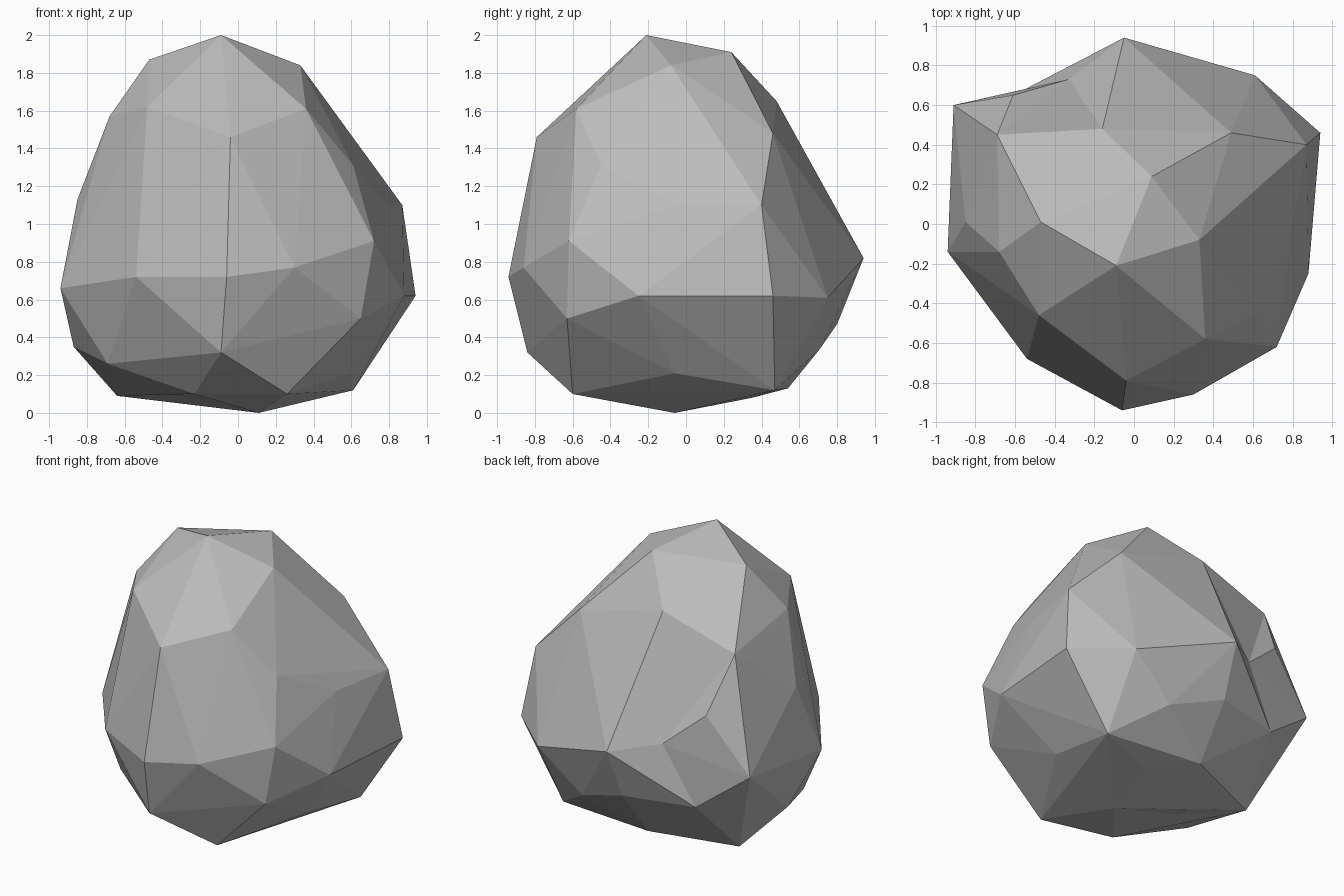
import bpy
import bmesh
from mathutils import Vector

# Remove only the default cube
default_cube = bpy.data.objects.get("Cube")
if default_cube:
    bpy.data.objects.remove(default_cube, do_unlink=True)

# Corner points of the boulder, in hundredths of a unit, band by band
crown = [(-9, -21, 200), (33, -8, 184), (9, 24, 191), (-47, 1, 187)]
shoulder = [(-68, -14, 157), (-48, -46, 162), (-4, -79, 146), (36, -58, 161),
            (49, 46, 148), (-16, 48, 165), (-69, 45, 148), (61, -45, 131)]
flank = [(-85, 1, 113), (72, -62, 91), (87, 40, 110), (79, -5, 110),
         (-61, 65, 111), (-5, 94, 82)]
belly = [(-94, -14, 66), (-54, -68, 72), (-6, -94, 72), (30, -86, 77),
         (65, -63, 50), (88, -25, 62), (94, 46, 62), (61, 75, 61),
         (-7, 80, 47), (-55, 68, 47), (-91, 60, 74)]
underside = [(59, -6, 21), (61, 47, 12), (26, -60, 10), (-9, -84, 32),
             (-23, -48, 10), (-69, -30, 26), (-87, 13, 35), (30, 71, 34),
             (-9, 54, 13), (22, 35, 8), (-64, 33, 9), (-34, 1, 9)]
foot = [(11, -6, 0)]
hollow = (-33, 73, 87)  # centre of the dent in the back

CENTRE = Vector((0, 0, 0.95))


def to_units(point):
    return Vector(point) / 100


def wrap(points, push):
    """Wrap a skin around the points, each pushed out from the centre."""
    skin = bmesh.new()
    verts = [skin.verts.new(CENTRE + (point - CENTRE) * factor)
             for point, factor in zip(points, push)]
    bmesh.ops.convex_hull(skin, input=verts, use_existing_faces=False)
    skin.verts.ensure_lookup_table()
    loose = []
    used = {}
    for index, point in enumerate(points):
        goal = CENTRE + (point - CENTRE) * push[index]
        match = [v for v in skin.verts
                 if v.link_faces and (v.co - goal).length < 0.0001]
        if match:
            used[index] = match[0]
        else:
            loose.append(index)
    return skin, used, loose


def faceted_stone(points, push):
    """Nudge hidden points out until the skin uses them all, then restore them."""
    for attempt in range(40):
        skin, used, loose = wrap(points, push)
        if not loose or attempt == 39:
            break
        for index in loose:
            push[index] *= 1.015
        skin.free()
    for index, vert in used.items():
        vert.co = points[index]
    stray = [v for v in skin.verts if not v.link_faces]
    bmesh.ops.delete(skin, geom=stray, context='VERTS')
    bmesh.ops.recalc_face_normals(skin, faces=skin.faces[:])
    return skin


# Stone material
stone_grey = bpy.data.materials.new("stone_grey")
stone_grey.use_nodes = True
colour = (0.5, 0.5, 0.5, 1)
stone_grey.diffuse_color = colour
for node in stone_grey.node_tree.nodes:
    if node.type == 'BSDF_PRINCIPLED':
        node.inputs["Base Color"].default_value = colour
        node.inputs["Roughness"].default_value = 0.9

# Boulder with flat facets
corners = [to_units(p) for band in (crown, shoulder, flank, belly, underside, foot)
           for p in band]
start_push = [1.0] * len(corners)
corners.append(to_units(hollow))
start_push.append(1.17)

stone = faceted_stone(corners, start_push)
mesh = bpy.data.meshes.new("boulder")
stone.to_mesh(mesh)
stone.free()
mesh.materials.append(stone_grey)
boulder = bpy.data.objects.new("boulder", mesh)
bpy.context.scene.collection.objects.link(boulder)
